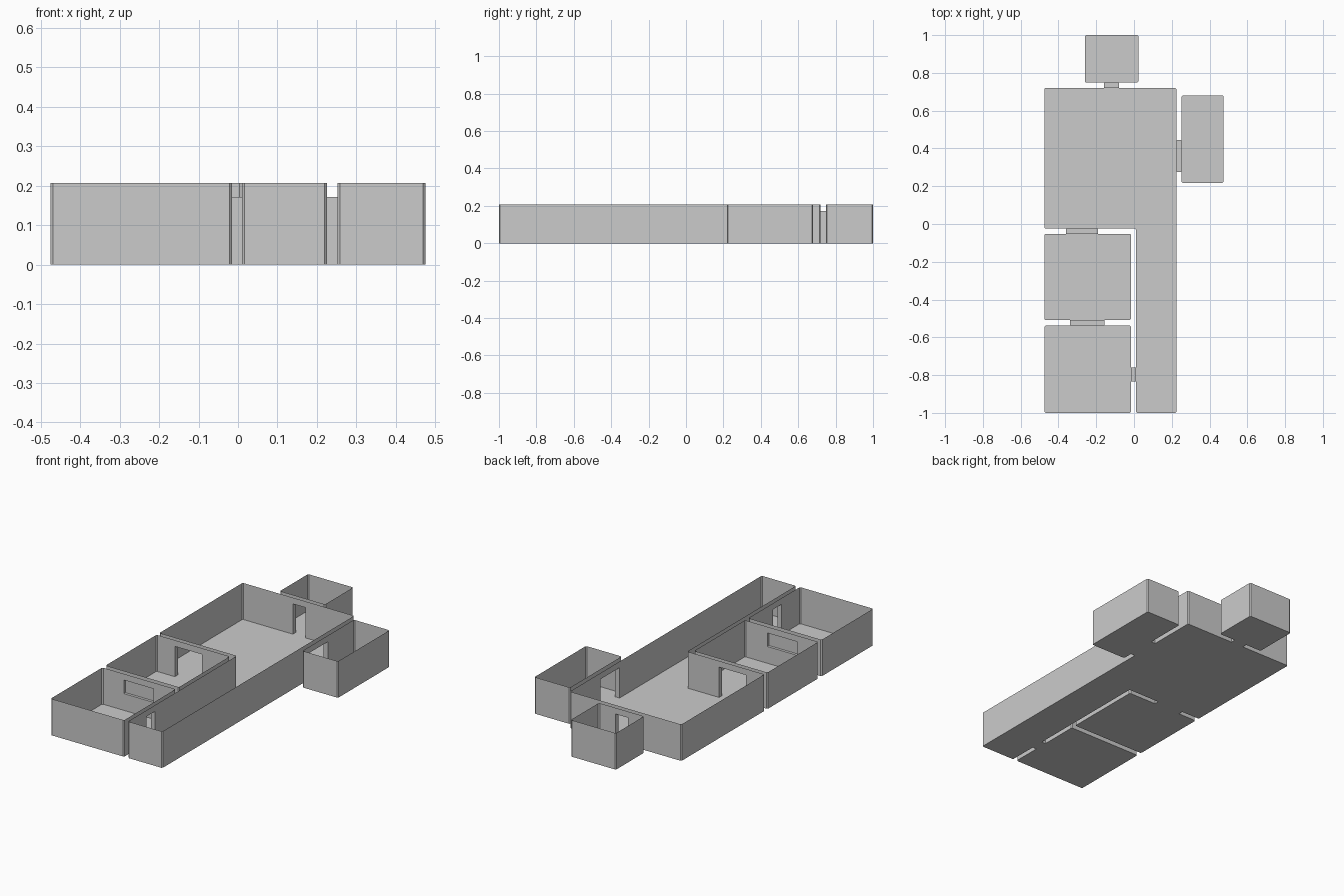
import bpy
import bmesh
from mathutils import Vector

HEIGHT, DOOR_TOP, SILL, CHAMFER = 0.207, 0.172, 0.095, 0.006

if "Cube" in bpy.data.objects:
    bpy.data.objects.remove(bpy.data.objects["Cube"])

grey = bpy.data.materials.new("plaster_grey")
grey.use_nodes = True
grey.diffuse_color = (0.6, 0.6, 0.6, 1)
grey.node_tree.nodes["Principled BSDF"].inputs["Base Color"].default_value = (0.6, 0.6, 0.6, 1)

# Passages between rooms: name, low corner, high corner, sill height, axis walked along
PASSAGES = [
    ("back_doorway", (-0.16, 0.72), (-0.08, 0.748), 0, 1),
    ("side_doorway", (0.225, 0.275), (0.252, 0.445), 0, 0),
    ("middle_doorway", (-0.36, -0.052), (-0.19, -0.025), 0, 1),
    ("corridor_doorway", (-0.015, -0.835), (0.01, -0.76), 0, 0),
    ("inner_window", (-0.34, -0.538), (-0.155, -0.508), SILL, 1),
]


def rectangle(x0, y0, x1, y1):
    return [(x0, y0), (x1, y0), (x1, y1), (x0, y1)]


ROOMS = {
    "main_hall": [(-0.475, -0.025), (0.01, -0.025), (0.01, -1), (0.225, -1),
                  (0.225, 0.72), (-0.475, 0.72)],
    "back_room": rectangle(-0.26, 0.748, 0.023, 1),
    "side_room": rectangle(0.252, 0.218, 0.475, 0.68),
    "middle_room": rectangle(-0.475, -0.508, -0.015, -0.052),
    "front_room": rectangle(-0.475, -1, -0.015, -0.538),
}


def finish(bm, name):
    bmesh.ops.remove_doubles(bm, verts=bm.verts, dist=0.0005)
    mesh = bpy.data.meshes.new(name)
    bm.to_mesh(mesh)
    bm.free()
    mesh.materials.append(grey)
    obj = bpy.data.objects.new(name, mesh)
    bpy.context.collection.objects.link(obj)


def face(bm, points):
    bm.faces.new([bm.verts.new(p) for p in points])


def panel(bm, a, b, low, high):
    """Upright rectangle above the ground line a-b."""
    if high - low > 0.001:
        face(bm, [(*a, low), (*b, low), (*b, high), (*a, high)])


def chamfered(outline):
    points = []
    for i, p in enumerate(outline):
        p = Vector(p)
        for q in (outline[i - 1], outline[(i + 1) % len(outline)]):
            points.append(p + (Vector(q) - p).normalized() * CHAMFER)
    return points


def openings(a, b):
    """Passages touching wall a-b, as (start, end, sill) in walking order."""
    way = (b - a).normalized()
    found = []
    for _, low, high, sill, axis in PASSAGES:
        if abs(way[axis]) > 0.01:
            continue
        if min(abs(a[axis] - low[axis]), abs(a[axis] - high[axis])) > 0.001:
            continue
        along = 1 - axis
        spans = sorted((v - a[along]) * way[along] for v in (low[along], high[along]))
        if spans[0] > 0 and spans[1] < (b - a).length:
            found.append((a + way * spans[0], a + way * spans[1], sill))
    return found


# Open-topped rooms with thin walls
for name, outline in ROOMS.items():
    bm = bmesh.new()
    points = chamfered(outline)
    face(bm, [(*p, 0) for p in points])
    for i, a in enumerate(points):
        b = points[(i + 1) % len(points)]
        start = a
        for left, right, sill in openings(a, b):
            panel(bm, start, left, 0, HEIGHT)
            panel(bm, left, right, 0, sill)
            panel(bm, left, right, DOOR_TOP, HEIGHT)
            start = right
        panel(bm, start, b, 0, HEIGHT)
    finish(bm, name)

# Short tunnels joining the rooms
for name, low, high, sill, axis in PASSAGES:
    bm = bmesh.new()
    corners = rectangle(*low, *high)
    for z in (sill, DOOR_TOP):
        face(bm, [(*p, z) for p in corners])
    sides = ((0, 3), (1, 2)) if axis == 1 else ((0, 1), (3, 2))
    for i, j in sides:
        panel(bm, corners[i], corners[j], sill, DOOR_TOP)
    finish(bm, name)
    # Closed pane in the middle of the window
    if sill:
        bm = bmesh.new()
        y = (low[1] + high[1]) / 2
        panel(bm, (low[0], y), (high[0], y), sill, DOOR_TOP)
        finish(bm, "window_pane")
